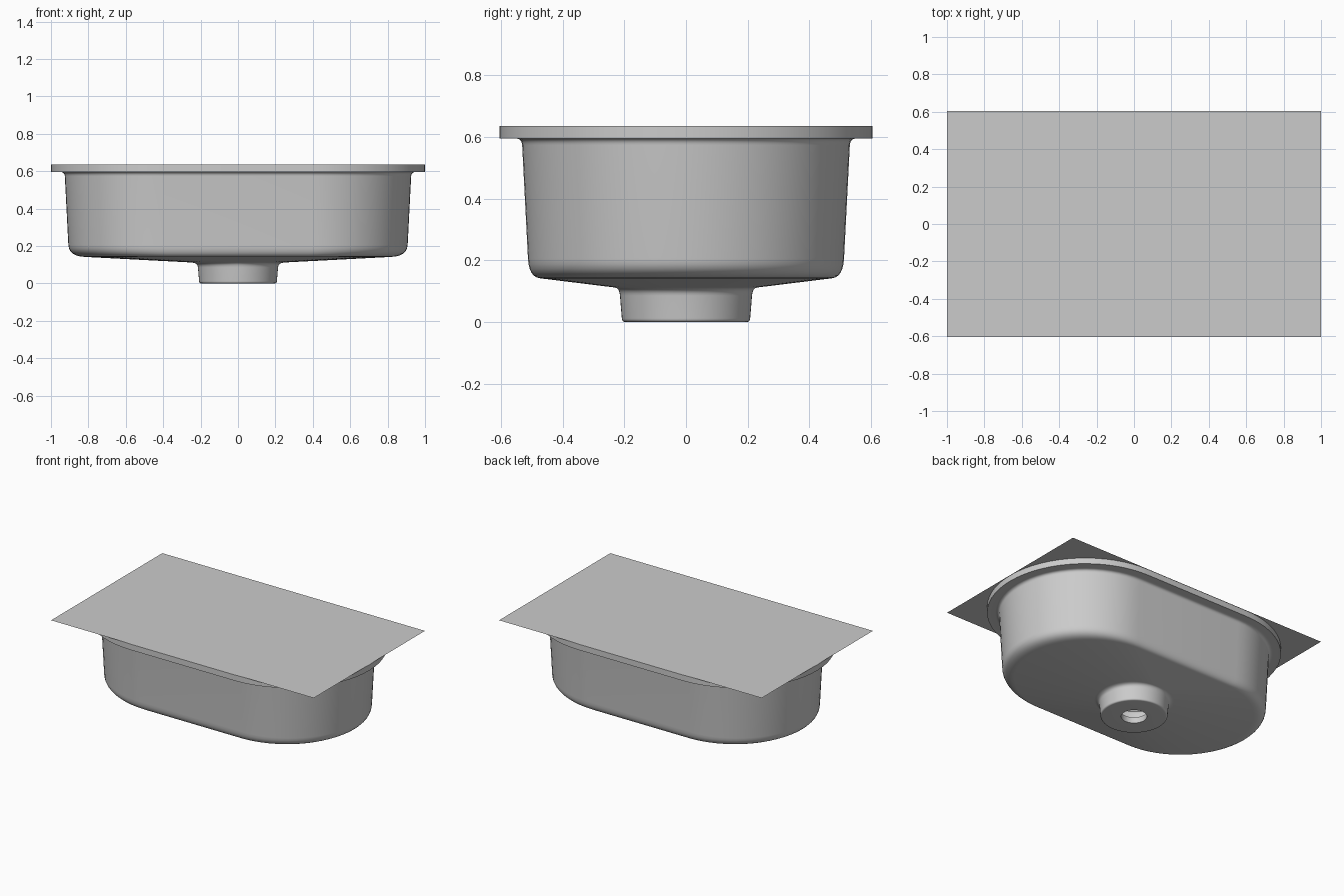
import bpy, bmesh, math
from mathutils import Vector

if "Cube" in bpy.data.objects:
    bpy.data.objects.remove(bpy.data.objects["Cube"])

ARC = 32  # segments per half-circle end


def ring_points(s, r, z):
    """Stadium outline: two half circles of radius r pushed apart by s."""
    pts = []
    for side in (1, -1):
        for i in range(ARC + 1):
            a = -math.pi / 2 + math.pi * i / ARC
            pts.append((side * (s + r * math.cos(a)), side * r * math.sin(a), z))
    return pts


def rounded(profile, steps=6):
    """Round each (s, r, z, fillet) corner of a closed profile."""
    out = []
    n = len(profile)
    for i, (s, r, z, f) in enumerate(profile):
        p = Vector((s, r, z))
        if f == 0:
            out.append(p)
            continue
        a = Vector(profile[i - 1][:3])
        b = Vector(profile[(i + 1) % n][:3])
        p0 = p + (a - p).normalized() * f
        p1 = p + (b - p).normalized() * f
        for k in range(steps + 1):
            t = k / steps
            out.append(p0 * (1 - t) ** 2 + p * (2 * t * (1 - t)) + p1 * t * t)
    return out


def loft_closed(name, profile):
    bm = bmesh.new()
    rings = [[bm.verts.new(c) for c in ring_points(*p)] for p in rounded(profile)]
    for k, ring in enumerate(rings):
        nxt = rings[(k + 1) % len(rings)]
        m = len(ring)
        for i in range(m):
            j = (i + 1) % m
            bm.faces.new((ring[i], ring[j], nxt[j], nxt[i]))
    # merges the doubled points where the outline becomes a circle
    bmesh.ops.remove_doubles(bm, verts=bm.verts, dist=1e-5)
    bmesh.ops.recalc_face_normals(bm, faces=bm.faces)
    return finish(name, bm)


def finish(name, bm):
    me = bpy.data.meshes.new(name)
    bm.to_mesh(me)
    bm.free()
    ob = bpy.data.objects.new(name, me)
    bpy.context.collection.objects.link(ob)
    bpy.context.view_layer.objects.active = ob
    ob.select_set(True)
    bpy.ops.object.shade_smooth_by_angle(angle=math.radians(35))
    ob.select_set(False)
    return ob


# Basin shell: oblong flange and walls, floor blending into a round drain cup
S = 0.395
loft_closed("sink_basin", [
    (S, 0.605, 0.635, 0),        # flange outer top
    (S, 0.605, 0.595, 0),        # flange outer bottom
    (S, 0.532, 0.595, 0.022),    # under the flange
    (S, 0.509, 0.146, 0.06),     # outside bottom corner
    (0, 0.216, 0.110, 0.025),    # floor meets drain cup
    (0, 0.207, 0.0, 0.012),      # drain cup foot
    (0, 0.080, 0.0, 0),          # drain hole
    (0, 0.080, 0.04, 0),
    (0, 0.168, 0.04, 0.012),     # inside of cup
    (0, 0.176, 0.148, 0.03),     # inside floor edge
    (S, 0.470, 0.185, 0.05),     # inside bottom corner
    (S, 0.492, 0.635, 0.012),    # opening lip
])

# Thin see-through countertop sheet over the flange
bm = bmesh.new()
bm.faces.new([bm.verts.new((x, y, 0.637)) for x, y in
              ((-1, -0.605), (1, -0.605), (1, 0.605), (-1, 0.605))])
sheet = finish("countertop_sheet", bm)
mat = bpy.data.materials.new("sheet_grey")
mat.diffuse_color = (0.8, 0.8, 0.8, 0.85)
mat.use_nodes = True
mat.node_tree.nodes["Principled BSDF"].inputs["Base Color"].default_value = mat.diffuse_color
sheet.data.materials.append(mat)
